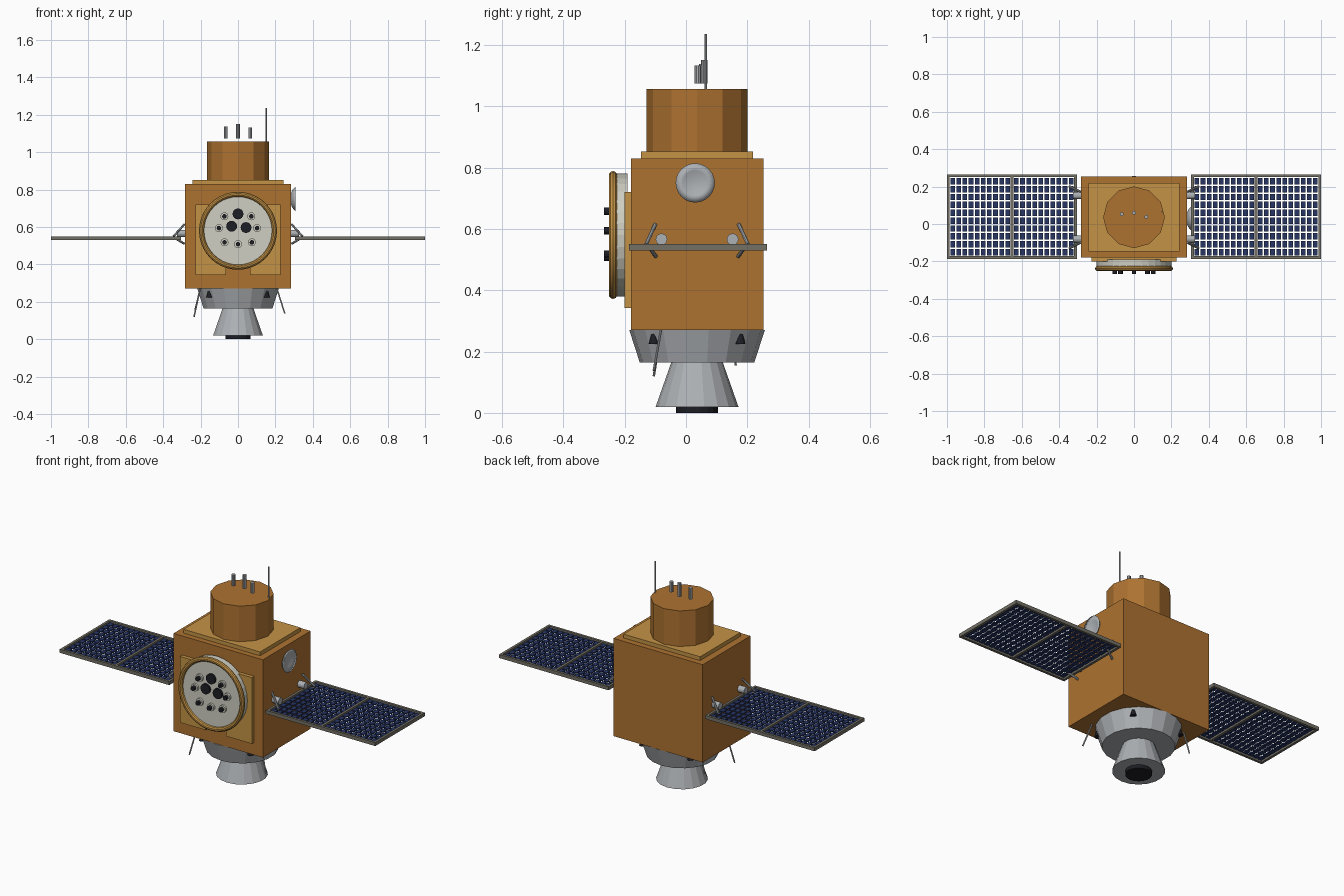
import bpy, bmesh, math
from mathutils import Vector, Matrix

if "Cube" in bpy.data.objects:
    bpy.data.objects.remove(bpy.data.objects["Cube"])

CY = 0.036  # y centre of the body


def material(name, rgb):
    m = bpy.data.materials.new(name)
    m.diffuse_color = (*rgb, 1)
    m.use_nodes = True
    m.node_tree.nodes["Principled BSDF"].inputs["Base Color"].default_value = m.diffuse_color
    return m


FOIL = material("foil", (0.42, 0.17, 0.03))
GOLD = material("gold", (0.55, 0.29, 0.06))
CREAM = material("cream", (0.62, 0.62, 0.54))
BLACK = material("black", (0.012, 0.013, 0.018))
CELL = material("cell_blue", (0.02, 0.035, 0.13))
FRAME = material("frame_grey", (0.17, 0.16, 0.13))
STEEL = material("steel", (0.42, 0.44, 0.46))


def add_box(bm, x0, x1, y0, y1, z0, z1):
    m = Matrix.Translation(((x0 + x1) / 2, (y0 + y1) / 2, (z0 + z1) / 2)) @ Matrix.Diagonal((x1 - x0, y1 - y0, z1 - z0, 1))
    bmesh.ops.create_cube(bm, size=1, matrix=m)


def finish(name, bm, mat):
    me = bpy.data.meshes.new(name)
    bm.to_mesh(me)
    bm.free()
    ob = bpy.data.objects.new(name, me)
    bpy.context.collection.objects.link(ob)
    me.materials.append(mat)
    return ob


def boxes(name, mat, *dims):
    bm = bmesh.new()
    for d in dims:
        add_box(bm, *d)
    return finish(name, bm, mat)


def rod(name, mat, a, b, r1, r2=None, n=12):
    """Cylinder or cone frustum from point a to point b."""
    a, b = Vector(a), Vector(b)
    d = b - a
    bm = bmesh.new()
    m = Matrix.Translation((a + b) / 2) @ d.to_track_quat('Z', 'Y').to_matrix().to_4x4()
    bmesh.ops.create_cone(bm, cap_ends=True, segments=n, radius1=r1,
                          radius2=r1 if r2 is None else r2, depth=d.length, matrix=m)
    return finish(name, bm, mat)


# main body, top plate and upper drum
boxes("body", FOIL, (-0.283, 0.283, -0.179, 0.253, 0.27, 0.83))
boxes("top_plate", GOLD, (-0.243, 0.243, -0.147, 0.219, 0.83, 0.852))
rod("upper_drum", FOIL, (0, CY, 0.85), (0, CY, 1.056), 0.165, n=12)

# front plate with a notch at the bottom
boxes("front_plate", GOLD, (-0.228, -0.065, -0.2, -0.179, 0.342, 0.721),
      (0.065, 0.228, -0.2, -0.179, 0.342, 0.721),
      (-0.065, 0.065, -0.2, -0.179, 0.40, 0.721))

# instrument disc with gold rim
ZC = 0.58
rod("instrument_disc", CREAM, (0, -0.19, ZC), (0, -0.238, ZC), 0.2, n=32)
bpy.ops.mesh.primitive_torus_add(major_segments=40, minor_segments=10, major_radius=0.195,
                                 minor_radius=0.0135, location=(0, -0.238, ZC),
                                 rotation=(math.pi / 2, 0, 0))
rim = bpy.context.object
rim.name = "disc_rim"
rim.data.materials.append(GOLD)
bpy.ops.object.shade_smooth_by_angle()

# large lenses and small sensors with pale collars
for x, z in ((0, 0.67), (-0.034, 0.604), (0.043, 0.597)):
    rod("large_lens", BLACK, (x, -0.23, z), (x, -0.25, z), 0.029, n=16)
for x, z in ((-0.073, 0.657), (0.071, 0.657), (-0.102, 0.594), (0.102, 0.594),
             (-0.072, 0.518), (0.074, 0.518), (0, 0.508)):
    rod("sensor_collar", CREAM, (x, -0.23, z), (x, -0.25, z), 0.021, n=16)
    rod("sensor", BLACK, (x, -0.24, z), (x, -0.267, z), 0.012, n=12)

# engine skirt, nozzle and exhaust
rod("engine_skirt", STEEL, (0, CY, 0.165), (0, CY, 0.27), 0.187, 0.221, n=18)
rod("nozzle", STEEL, (0, CY, 0.02), (0, CY, 0.165), 0.135, 0.084, n=18)
rod("exhaust", BLACK, (0, CY, 0), (0, CY, 0.03), 0.068, n=18)

# small thrusters around the skirt
for sx in (-1, 1):
    for sy in (-1, 1):
        x, y = sx * 0.153, CY + sy * 0.141
        rod("thruster", BLACK, (x, y, 0.224), (x, y, 0.257), 0.017, 0.008, n=12)

# lower rod antennas
for a, b in (((-0.2, -0.08, 0.28), (-0.235, -0.105, 0.12)),
             ((0.205, -0.08, 0.28), (0.25, -0.105, 0.138)),
             ((-0.2, 0.15, 0.28), (-0.23, 0.162, 0.155))):
    rod("lower_antenna", STEEL, a, b, 0.004, n=8)

# top antennas
for x, y, h in ((-0.066, 0.053, 1.138), (0, 0.06, 1.151), (0.066, 0.038, 1.133)):
    rod("top_antenna", STEEL, (x, y, 1.074), (x, y, h), 0.0105, n=10)
rod("whip_antenna", STEEL, (0.15, 0.065, 1.05), (0.15, 0.065, 1.235), 0.004, n=8)

# side dish, bulging toward the body and open outward
bm = bmesh.new()
prev = None
N = 24
for r, x in ((0.02, 0.281), (0.042, 0.288), (0.056, 0.297), (0.064, 0.307), (0.04, 0.299), (0.015, 0.293)):
    ring = [bm.verts.new((x, 0.03 + r * math.cos(i * math.tau / N), 0.75 + r * math.sin(i * math.tau / N)))
            for i in range(N)]
    if prev:
        for i in range(N):
            j = (i + 1) % N
            bm.faces.new((prev[i], prev[j], ring[j], ring[i]))
    else:
        bm.faces.new(ring)
    prev = ring
bm.faces.new(prev)
bmesh.ops.recalc_face_normals(bm, faces=bm.faces)
dish = finish("side_dish", bm, STEEL)
for p in dish.data.polygons:
    p.use_smooth = True

# solar wings: frame, open grid of cells, hinges and struts
Y0, Y1, Z0, Z1, W = -0.186, 0.264, 0.53, 0.55, 0.014
X = (0.306, 0.652, 1.0)
for s, side in ((1, "right"), (-1, "left")):
    def span(a, b):
        return (min(s * a, s * b), max(s * a, s * b))

    bars = [(*span(X[0], X[2]), Y0, Y0 + W, Z0, Z1), (*span(X[0], X[2]), Y1 - W, Y1, Z0, Z1)]
    for xa, xb in ((X[0], X[0] + W), (X[1] - W / 2, X[1] + W / 2), (X[2] - W, X[2])):
        bars.append((*span(xa, xb), Y0 + W, Y1 - W, Z0, Z1))
    boxes(side + "_wing_frame", FRAME, *bars)

    cells = []
    n, gap = 10, 0.008
    for xa, xb in ((X[0] + W, X[1] - W / 2), (X[1] + W / 2, X[2] - W)):
        px, py = (xb - xa) / n, (Y1 - Y0 - 2 * W) / n
        for i in range(n):
            for j in range(n):
                cx, cy = xa + i * px, Y0 + W + j * py
                cells.append((*span(cx + gap / 2, cx + px - gap / 2),
                              cy + gap / 2, cy + py - gap / 2, 0.537, 0.543))
    boxes(side + "_solar_cells", CELL, *cells)

    for t in (-1, 1):
        def py_(d):
            return CY + t * d
        rod(side + "_hinge", STEEL, (s * 0.28, py_(0.116), 0.566), (s * 0.325, py_(0.116), 0.566), 0.019, n=16)
        rod(side + "_upper_strut", STEEL, (s * 0.286, py_(0.136), 0.615), (s * 0.345, py_(0.166), 0.55), 0.006, n=8)
        rod(side + "_lower_strut", STEEL, (s * 0.286, py_(0.134), 0.51), (s * 0.345, py_(0.16), 0.545), 0.006, n=8)
